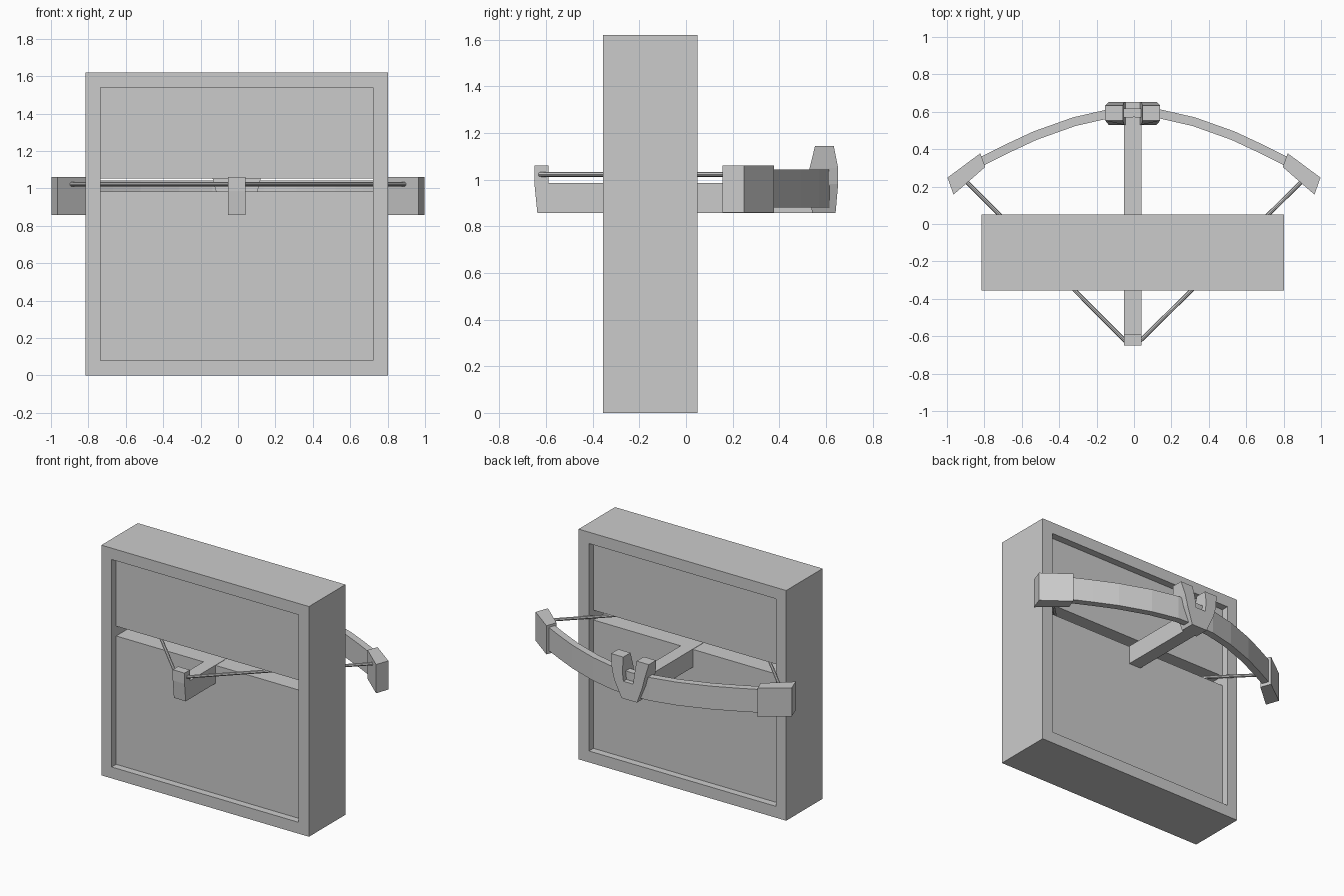
import bpy, bmesh
from mathutils import Vector

if "Cube" in bpy.data.objects:
    bpy.data.objects.remove(bpy.data.objects["Cube"])

CX = -0.007  # centre line of the machine


def finish(name, bm):
    bmesh.ops.recalc_face_normals(bm, faces=bm.faces)
    me = bpy.data.meshes.new(name)
    bm.to_mesh(me)
    bm.free()
    ob = bpy.data.objects.new(name, me)
    bpy.context.collection.objects.link(ob)
    return ob


def loft(name, rings):
    """Skin matching closed rings and cap both ends."""
    bm = bmesh.new()
    loops = [[bm.verts.new(p) for p in ring] for ring in rings]
    n = len(loops[0])
    for a, b in zip(loops, loops[1:]):
        for i in range(n):
            j = (i + 1) % n
            bm.faces.new((a[i], a[j], b[j], b[i]))
    bm.faces.new(loops[0])
    bm.faces.new(loops[-1])
    return finish(name, bm)


def box(name, x0, x1, y0, y1, z0, z1):
    rect = [(x0, z0), (x1, z0), (x1, z1), (x0, z1)]
    return loft(name, [[(x, y, z) for x, z in rect] for y in (y0, y1)])


def rod(name, a, b, r, sides=8):
    a, b = Vector(a), Vector(b)
    d = b - a
    bm = bmesh.new()
    bmesh.ops.create_cone(bm, cap_ends=True, segments=sides, radius1=r, radius2=r, depth=d.length)
    ob = finish(name, bm)
    ob.rotation_euler = d.to_track_quat('Z', 'Y').to_euler()
    ob.location = (a + b) / 2
    return ob


# Square surround, open through the middle
bm = bmesh.new()
outer = [(-0.815, 0), (0.801, 0), (0.801, 1.62), (-0.815, 1.62)]
inner = [(-0.735, 0.08), (0.721, 0.08), (0.721, 1.54), (-0.735, 1.54)]
loops = [[bm.verts.new((x, y, z)) for x, z in prof]
         for prof, y in ((outer, -0.355), (outer, 0.05), (inner, 0.05), (inner, -0.355))]
for k in range(4):
    a, b = loops[k], loops[(k + 1) % 4]
    for i in range(4):
        j = (i + 1) % 4
        bm.faces.new((a[i], a[j], b[j], b[i]))
finish("frame", bm)

# Recessed panels with a slot between them for the string
box("lower_panel", -0.735, 0.721, -0.305, 0.0, 0.08, 0.983)
box("upper_panel", -0.735, 0.721, -0.305, 0.0, 1.052, 1.54)

# Long stock with a raised catch at the front end
side = [(-0.637, 0.857), (0.638, 0.857), (0.638, 0.985), (-0.59, 0.985),
        (-0.59, 1.06), (-0.65, 1.06), (-0.65, 0.985)]
loft("stock", [[(x, y, z) for y, z in side] for x in (CX - 0.046, CX + 0.046)])

# Forked rest: half profile mirrored, depth follows height
half = [(0.06, 0.857), (0.11, 0.98), (0.128, 1.05), (0.147, 1.144), (0.052, 1.144), (0.046, 1.05), (0.038, 0.985)]
prof = half + [(-x, z) for x, z in reversed(half)]


def depth(z):
    if z > 1.1:
        return 0.553, 0.633
    return (0.53, 0.652) if z > 0.9 else (0.54, 0.641)


loft("fork", [[(CX + x, depth(z)[k], z) for x, z in prof] for k in (0, 1)])

# Bow limb: one curved strip through mirrored points
arc = [(0.84, 0.322), (0.68, 0.402), (0.53, 0.472), (0.32, 0.547), (0.14, 0.588)]
path = [(-x, y) for x, y in arc] + [(0, 0.595)] + arc[::-1]
rings = []
for i, (x, y) in enumerate(path):
    a, b = Vector(path[max(i - 1, 0)]), Vector(path[min(i + 1, len(path) - 1)])
    t = (b - a).normalized() * 0.024
    n = Vector((-t.y, t.x))
    rings.append([(x + s * n.x, y + s * n.y, z)
                  for s, z in ((-1, 0.88), (1, 0.88), (1, 1.043), (-1, 1.043))])
loft("bow_limb", rings)

# Tip blocks and string halves on both sides
tip = [(0.997, 0.248), (0.822, 0.378), (0.795, 0.305), (0.965, 0.157)]
for s, label in ((-1, "left"), (1, "right")):
    loft(label + "_bow_tip", [[(s * x, y, z) for x, y in tip] for z in (0.858, 1.06)])
    rod(label + "_string", (CX, -0.665 + 0.045, 1.022), (CX + s * 0.045, -0.622, 1.022), 0.01)
    rod(label + "_string_run", (CX + s * 0.04, -0.625, 1.022), (s * 0.9, 0.23, 1.022), 0.011)
